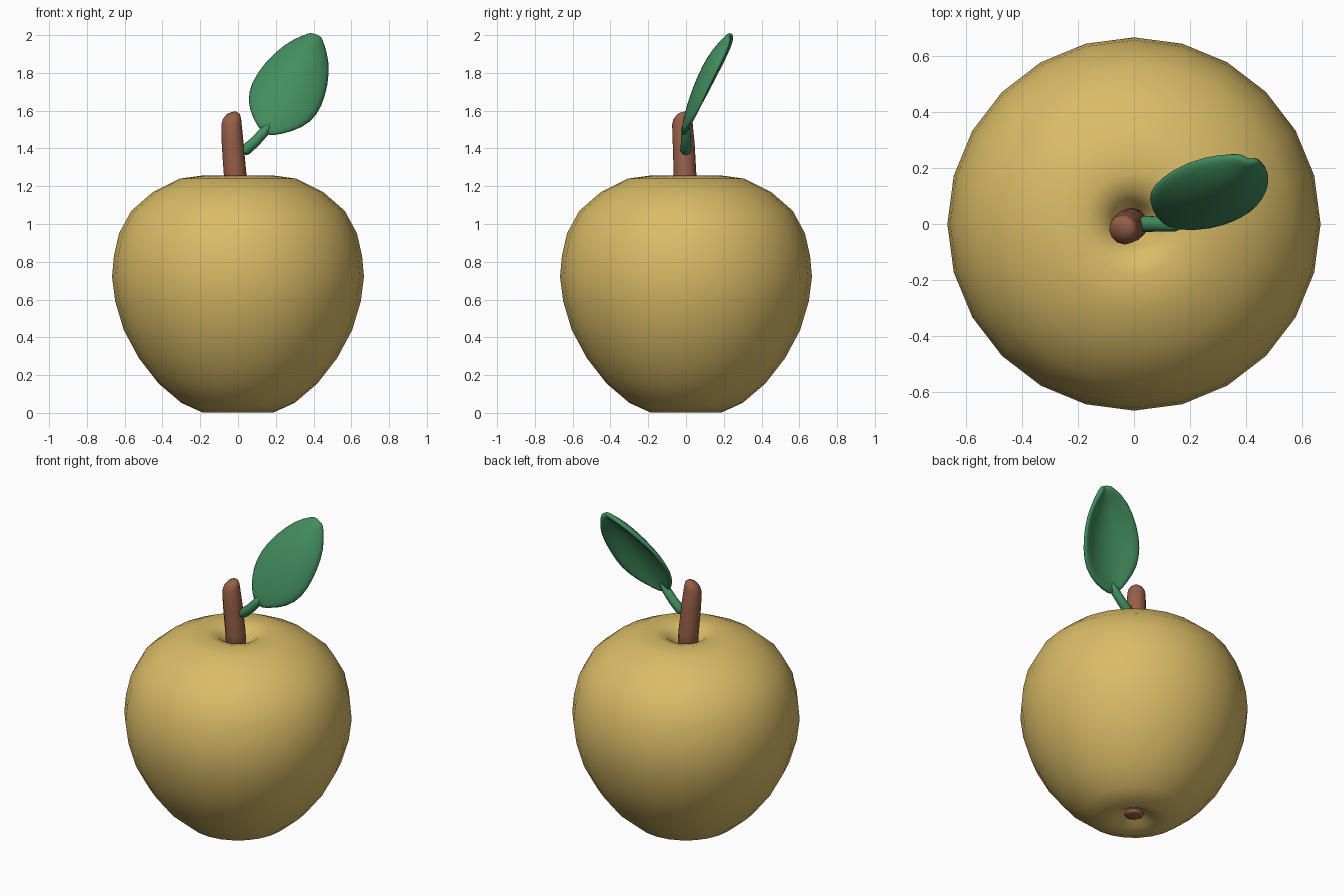
import bpy, bmesh, math
from mathutils import Vector

if "Cube" in bpy.data.objects:
    bpy.data.objects.remove(bpy.data.objects["Cube"])


def material(name, rgb):
    m = bpy.data.materials.new(name)
    m.diffuse_color = (*rgb, 1)
    m.use_nodes = True
    m.node_tree.nodes["Principled BSDF"].inputs["Base Color"].default_value = m.diffuse_color
    return m


YELLOW = material("golden skin", (0.70, 0.50, 0.135))
BROWN = material("stem brown", (0.31, 0.115, 0.065))
GREEN = material("leaf green", (0.055, 0.27, 0.115))


def finish(name, bm, mat, angle=180):
    bmesh.ops.recalc_face_normals(bm, faces=bm.faces)
    me = bpy.data.meshes.new(name)
    bm.to_mesh(me)
    bm.free()
    ob = bpy.data.objects.new(name, me)
    bpy.context.collection.objects.link(ob)
    me.materials.append(mat)
    bpy.ops.object.select_all(action='DESELECT')
    ob.select_set(True)
    bpy.context.view_layer.objects.active = ob
    bpy.ops.object.shade_smooth_by_angle(angle=math.radians(angle))
    return ob


def loft(name, rings, sides, mat):
    """Capped skin over rings of (centre, radius, normal)."""
    bm = bmesh.new()
    loops = []
    for c, r, n in rings:
        n = Vector(n).normalized()
        u = Vector((0, 1, 0)).cross(n).normalized()
        v = n.cross(u)
        loops.append([bm.verts.new(Vector(c) + r * (u * math.cos(a) + v * math.sin(a)))
                      for a in (2 * math.pi * i / sides for i in range(sides))])
    for a, b in zip(loops, loops[1:]):
        for i in range(sides):
            j = (i + 1) % sides
            bm.faces.new((a[i], a[j], b[j], b[i]))
    for end in (loops[0], loops[-1]):
        bm.faces.new(end)
    return finish(name, bm, mat)


# Apple body with a dimple at both ends
profile = [(0.02, 0.06), (0.06, 0.045), (0.12, 0.015), (0.19, 0.003), (0.30, 0.053),
           (0.42, 0.155), (0.525, 0.29), (0.605, 0.44), (0.65, 0.59), (0.667, 0.72),
           (0.657, 0.83), (0.63, 0.95), (0.565, 1.07), (0.45, 1.17), (0.31, 1.24),
           (0.185, 1.257), (0.12, 1.238), (0.075, 1.19), (0.05, 1.13), (0.02, 1.10)]
UP = (0, 0, 1)
loft("apple_body", [((0, 0, z), r, UP) for r, z in profile], 24, YELLOW)

# Calyx under the apple
loft("calyx", [((0, 0, 0.07), 0.055, UP), ((0, 0, 0.035), 0.055, UP),
               ((0, 0, 0.03), 0.03, UP)], 8, BROWN)

# Stem, leaning slightly with a slanted rounded tip
TILT = (-0.3, -0.25, 1)
loft("stem", [((-0.008, 0, 1.08), 0.06, UP), ((-0.015, -0.005, 1.26), 0.06, UP),
              ((-0.028, -0.012, 1.42), 0.058, (-0.1, -0.05, 1)),
              ((-0.036, -0.02, 1.54), 0.055, TILT),
              ((-0.035, -0.019, 1.568), 0.047, TILT),
              ((-0.034, -0.018, 1.585), 0.03, TILT),
              ((-0.034, -0.018, 1.59), 0.01, TILT)], 12, BROWN)

# Leaf stalk
AX = (0.75, 0, 0.7)
loft("leaf_stalk", [((0.025, 0, 1.38), 0.022, AX), ((0.04, 0, 1.392), 0.03, AX),
                    ((0.09, 0, 1.435), 0.028, AX), ((0.14, -0.002, 1.49), 0.027, AX),
                    ((0.18, 0.0, 1.54), 0.012, AX)], 10, GREEN)

# Cupped leaf blade: left edge, midrib and right edge of each row
rows = [((0.115, 0.005, 1.50), (0.14, -0.008, 1.485), (0.165, -0.01, 1.465)),
        ((0.075, 0.035, 1.565), (0.19, 0.0, 1.55), (0.285, -0.005, 1.485)),
        ((0.047, 0.09, 1.65), (0.235, 0.022, 1.64), (0.39, 0.03, 1.535)),
        ((0.065, 0.14, 1.745), (0.27, 0.052, 1.73), (0.447, 0.075, 1.62)),
        ((0.135, 0.197, 1.85), (0.315, 0.095, 1.83), (0.48, 0.13, 1.74)),
        ((0.25, 0.245, 1.952), (0.365, 0.15, 1.92), (0.485, 0.185, 1.845)),
        ((0.35, 0.25, 1.995), (0.405, 0.205, 1.97), (0.453, 0.23, 1.945)),
        ((0.385, 0.245, 2.005), (0.415, 0.23, 2.003), (0.435, 0.235, 1.985))]
bm = bmesh.new()
grid = []
for row in rows:
    L, M, R = map(Vector, row)
    ts = [i / 6 for i in range(7)]
    grid.append([bm.verts.new(L * (1 - t) * (1 - 2 * t) + M * 4 * t * (1 - t) + R * t * (2 * t - 1))
                 for t in ts])
for a, b in zip(grid, grid[1:]):
    for i in range(6):
        bm.faces.new((a[i], a[i + 1], b[i + 1], b[i]))
leaf = finish("leaf", bm, GREEN)
solid = leaf.modifiers.new("thickness", 'SOLIDIFY')
solid.thickness = 0.03
solid.offset = 0
sub = leaf.modifiers.new("rounding", 'SUBSURF')
sub.levels = sub.render_levels = 1
